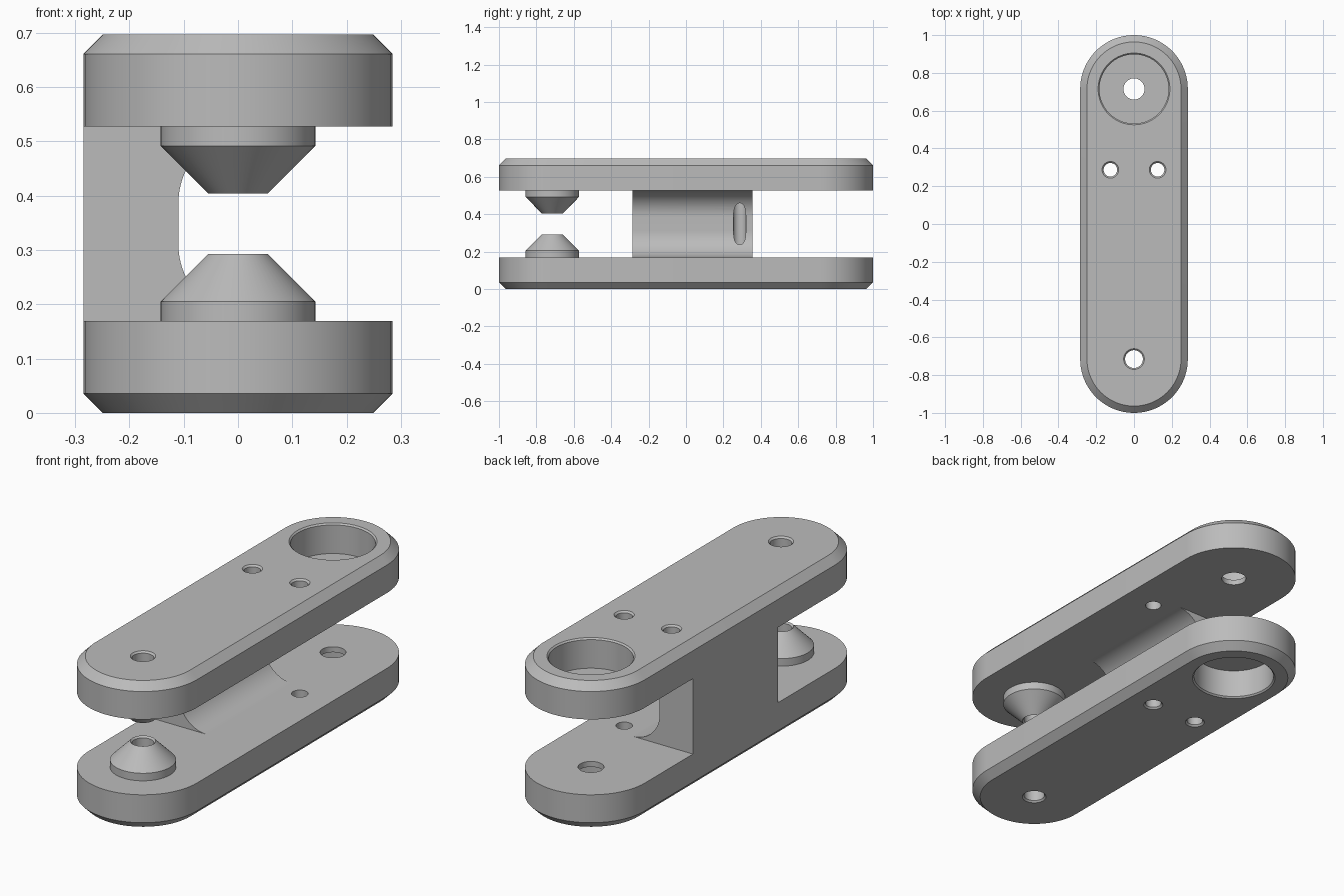
import bpy, bmesh, math
from mathutils import Matrix

if "Cube" in bpy.data.objects:
    bpy.data.objects.remove(bpy.data.objects["Cube"])

H = 0.697           # total height
MID = H / 2         # mirror plane between the two arms
T = 0.169           # arm thickness
R = 0.285           # arm end radius
END = 0.715         # distance of the end centres
BEVEL = 0.036
GAP = MID - T       # half of the opening between the arms
SCREW = (0.125, 0.287)
SCREW_R, PIVOT_R, AXLE_R = 0.036, 0.047, 0.056

steel = bpy.data.materials.new("grey_metal")
steel.use_nodes = True
grey = (0.5, 0.5, 0.5, 1)
steel.diffuse_color = grey
steel.node_tree.nodes["Principled BSDF"].inputs["Base Color"].default_value = grey


def lathe(bm, profile, x, y, closed=False, n=64):
    """Spin (radius, height) points about a vertical axis at x, y."""
    rings = []
    for r, z in profile:
        angles = [2 * math.pi * i / n for i in range(n)]
        rings.append([bm.verts.new((x + r * math.cos(a), y + r * math.sin(a), z)) for a in angles])
    pairs = list(zip(rings, rings[1:]))
    if closed:
        pairs.append((rings[-1], rings[0]))
    else:
        bm.faces.new(rings[0][::-1])
        bm.faces.new(rings[-1])
    for a, b in pairs:
        for i in range(n):
            j = (i + 1) % n
            bm.faces.new((a[i], a[j], b[j], b[i]))


def make(name, bm):
    bmesh.ops.recalc_face_normals(bm, faces=bm.faces)
    mesh = bpy.data.meshes.new(name)
    bm.to_mesh(mesh)
    bm.free()
    mesh.materials.append(steel)
    ob = bpy.data.objects.new(name, mesh)
    ob.location.z = MID
    bpy.context.collection.objects.link(ob)
    return ob


def finish(ob, cutter=None, mirror=False):
    """Cut, mirror to the upper arm and shade."""
    bpy.context.view_layer.update()
    bpy.ops.object.select_all(action='DESELECT')
    bpy.context.view_layer.objects.active = ob
    ob.select_set(True)
    if cutter:
        cut = ob.modifiers.new("holes", 'BOOLEAN')
        cut.operation, cut.solver, cut.object = 'DIFFERENCE', 'EXACT', cutter
        bpy.ops.object.modifier_apply(modifier=cut.name)
        bpy.data.objects.remove(cutter)
    if mirror:
        mod = ob.modifiers.new("mirror", 'MIRROR')
        mod.use_axis = (False, False, True)
        bpy.ops.object.modifier_apply(modifier=mod.name)
    bpy.ops.object.shade_smooth_by_angle(angle=math.radians(30))


def hole(bm, x, y, r, top, c=0.008):
    """Countersunk hole cutter entering from the outer face of the lower arm."""
    lathe(bm, [(r + c, -MID - 0.02), (r + c, -MID), (r, -MID + c), (r, top)], x, y)


# Arms: rounded bars, bevelled on their outer face
bm = bmesh.new()
rings = []
for r, z in [(R - BEVEL, -MID), (R, -MID + BEVEL), (R, -GAP)]:
    ring = []
    for side in (1, -1):
        for i in range(41):
            a = math.pi * i / 40
            ring.append(bm.verts.new((side * r * math.cos(a), side * (END + r * math.sin(a)), z)))
    rings.append(ring)
bm.faces.new(rings[0][::-1])
bm.faces.new(rings[-1])
for a, b in zip(rings, rings[1:]):
    for i in range(len(a)):
        j = (i + 1) % len(a)
        bm.faces.new((a[i], a[j], b[j], b[i]))
arms = make("arms", bm)

# Arm holes: pivot, two screws, round pocket with a small axle hole
bm = bmesh.new()
hole(bm, 0, -END, PIVOT_R, -GAP + 0.05)
for s in (1, -1):
    hole(bm, s * SCREW[0], SCREW[1], SCREW_R, -GAP + 0.05)
floor = -MID + 0.143
top = -GAP + 0.05
lathe(bm, [(0.19, -MID - 0.02), (0.19, -MID), (0.183, -MID + 0.007), (0.183, floor),
           (AXLE_R, floor), (AXLE_R, top)], 0, END)
finish(arms, make("arm_cutter", bm), mirror=True)

# Conical pads around the pivot holes
bm = bmesh.new()
tip = -GAP + 0.124
lathe(bm, [(PIVOT_R, -GAP), (R / 2, -GAP), (R / 2, -GAP + 0.036), (0.055, tip),
           (PIVOT_R, tip - 0.008)], 0, -END, closed=True)
finish(make("pivot_pads", bm), mirror=True)

# Web joining the arms, its open side filleted into both
FIL, INNER = 0.143, -0.11
profile = [(-R, GAP), (-R, -GAP)]
for s in (-1, 1):
    arc = []
    for i in range(25):
        a = math.pi / 2 * i / 24
        arc.append((INNER + FIL - FIL * math.sin(a), s * (GAP - FIL + FIL * math.cos(a))))
    profile += arc if s < 0 else arc[::-1]
bm = bmesh.new()
face = bm.faces.new([bm.verts.new((x, -R, z)) for x, z in profile])
ext = bmesh.ops.extrude_face_region(bm, geom=[face])
verts = [v for v in ext["geom"] if isinstance(v, bmesh.types.BMVert)]
bmesh.ops.translate(bm, verts=verts, vec=(0, R + 0.355, 0))
web = make("web", bm)
bm = bmesh.new()
lathe(bm, [(SCREW_R, -MID), (SCREW_R, MID)], -SCREW[0], SCREW[1])
finish(web, make("web_cutter", bm))
